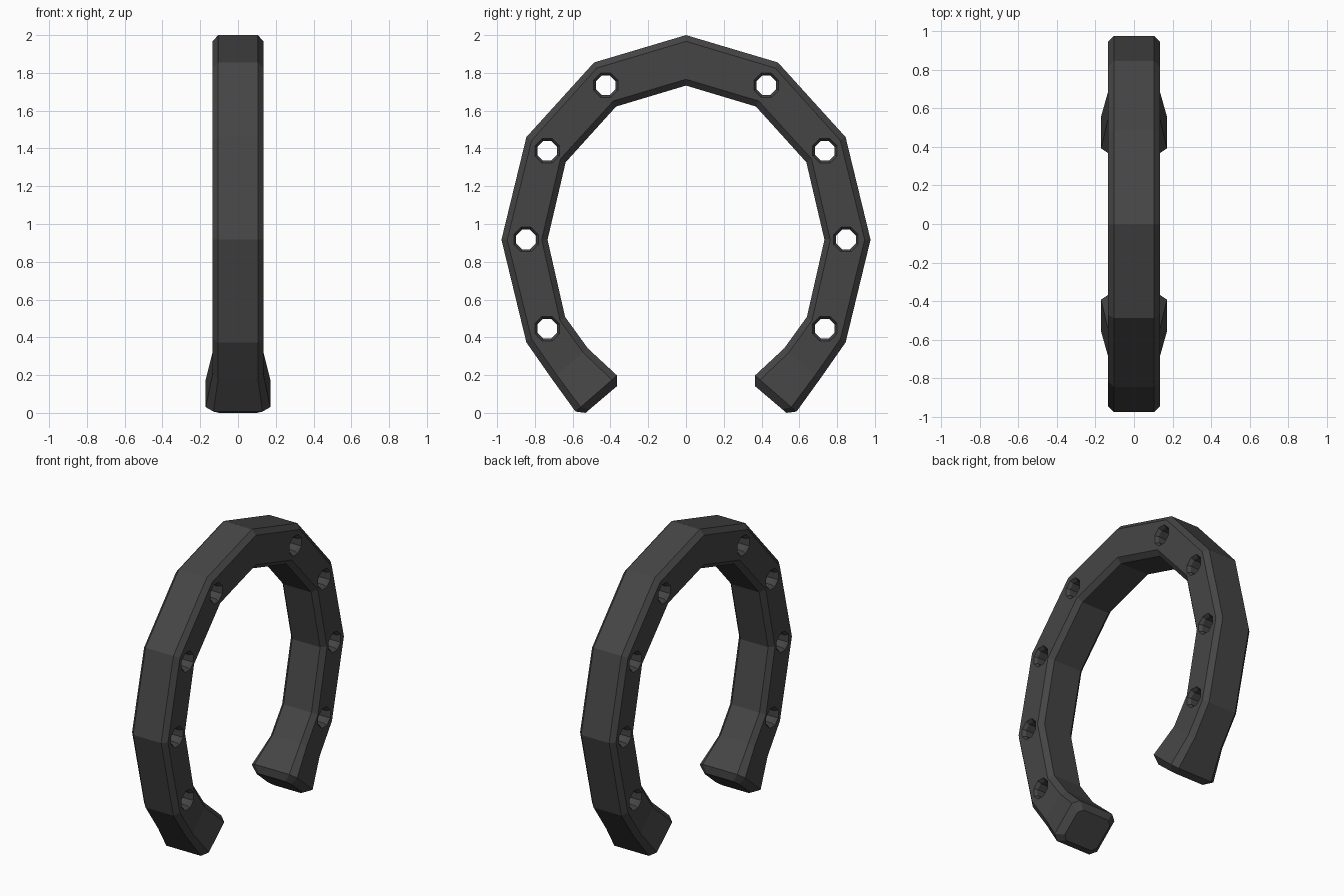
import bpy, bmesh, math
from mathutils import Vector

if "Cube" in bpy.data.objects:
    bpy.data.objects.remove(bpy.data.objects["Cube"])

iron = bpy.data.materials.new("dark iron")
iron.diffuse_color = (0.06, 0.06, 0.06, 1)
iron.use_nodes = True
iron.node_tree.nodes["Principled BSDF"].inputs["Base Color"].default_value = iron.diffuse_color


def mesh_object(name, bm):
    bmesh.ops.recalc_face_normals(bm, faces=bm.faces)
    me = bpy.data.meshes.new(name)
    bm.to_mesh(me)
    bm.free()
    me.materials.append(iron)
    ob = bpy.data.objects.new(name, me)
    bpy.context.collection.objects.link(ob)
    return ob


def bridge(bm, a, b):
    n = len(a)
    for i in range(n):
        bm.faces.new((a[i], a[(i + 1) % n], b[(i + 1) % n], b[i]))


# Half outline from top to heel: outer y, z, inner y, z, half width, flat half width, bevel
half = [
    (0, 2.0, 0, 1.733, .135, .105, .033),
    (.487, 1.855, .37, 1.622, .135, .105, .033),
    (.845, 1.46, .637, 1.327, .135, .105, .033),
    (.977, .917, .733, .917, .135, .105, .031),
    (.845, .373, .64, .508, .135, .105, .033),
    (.71, .18, .52, .342, .135, .105, .033),
    (.585, .007, .365, .198, .171, .13, .036),
    (.532, 0, .365, .142, .13, .10, .03),
]
left = [(-a, b, -c, d, w, f, e) for a, b, c, d, w, f, e in half[:0:-1]]

# Horseshoe body: bevelled box section swept along the bow
bm = bmesh.new()
rings = []
for oy, oz, iy, iz, w, f, bev in left + half:
    o, i = Vector((0, oy, oz)), Vector((0, iy, iz))
    d = (i - o).normalized() * bev
    X = Vector((1, 0, 0))
    pts = [o - X * f, o + X * f, o + d + X * w, i - d + X * w,
           i + X * f, i - X * f, i - d - X * w, o + d - X * w]
    rings.append([bm.verts.new(p) for p in pts])
for a, b in zip(rings, rings[1:]):
    bridge(bm, a, b)
bm.faces.new(rings[0])
bm.faces.new(rings[-1])
shoe = mesh_object("horseshoe", bm)

# Nail holes: octagonal cutters with flared mouths
bm = bmesh.new()
for hy, hz in [(.425, 1.735), (.735, 1.387), (.847, .918), (.735, .446)]:
    for s in (-1, 1):
        loops = []
        for x, r in [(-.16, .088), (-.115, .056), (.115, .056), (.16, .088)]:
            loops.append([bm.verts.new((x, s * hy + r * math.cos(a), hz + r * math.sin(a)))
                          for a in [math.pi / 8 + k * math.pi / 4 for k in range(8)]])
        for a, b in zip(loops, loops[1:]):
            bridge(bm, a, b)
        bm.faces.new(loops[0])
        bm.faces.new(loops[-1])
cutter = mesh_object("nail_hole_cutter", bm)
cutter.hide_render = True

mod = shoe.modifiers.new("nail holes", 'BOOLEAN')
mod.operation = 'DIFFERENCE'
mod.solver = 'EXACT'
mod.object = cutter
bpy.context.view_layer.objects.active = shoe
bpy.ops.object.modifier_apply(modifier=mod.name)
bpy.data.objects.remove(cutter)
